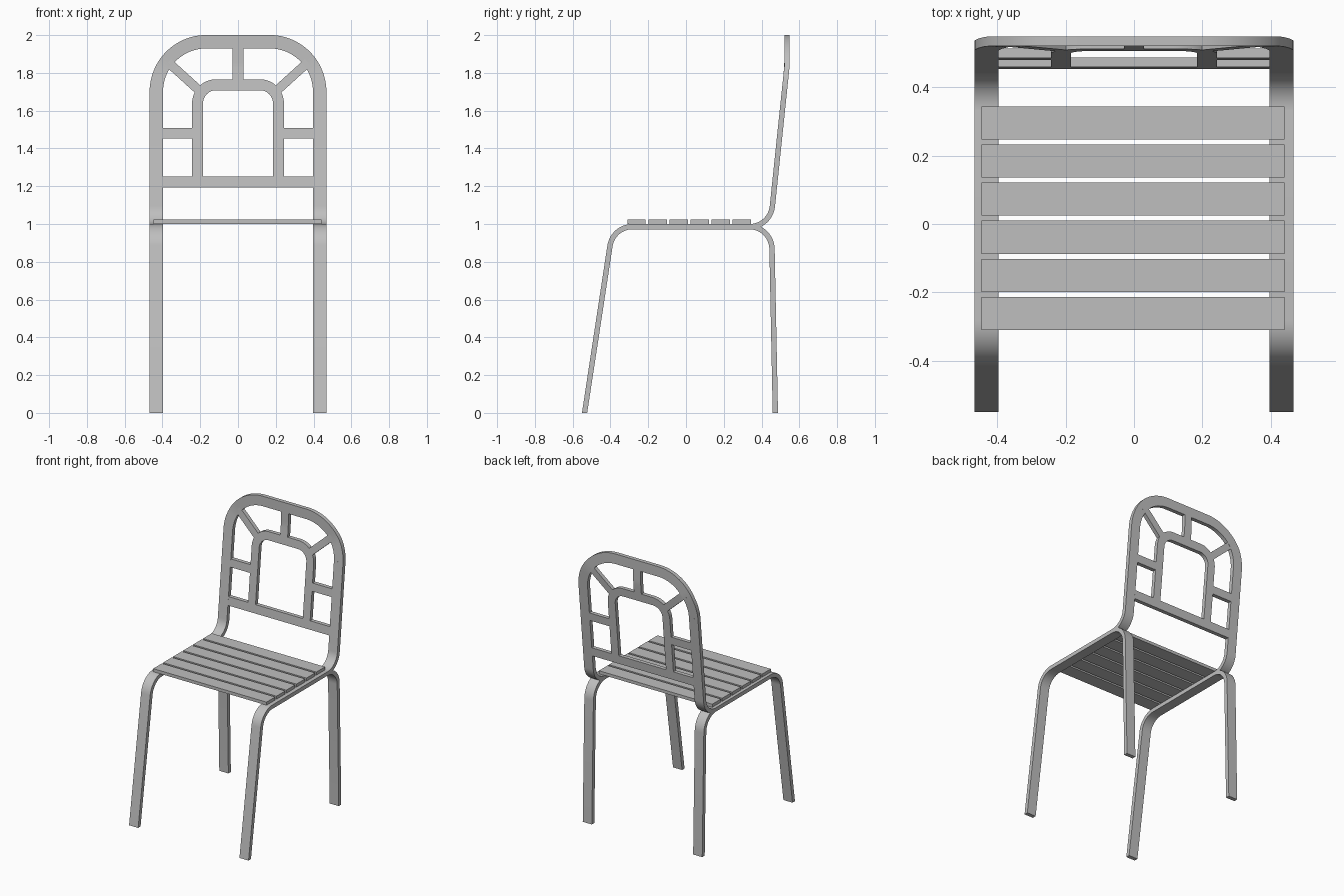
import bpy, bmesh, math
from mathutils import Vector

cube = bpy.data.objects.get("Cube")
if cube:
    bpy.data.objects.remove(cube)

grey = bpy.data.materials.new("painted_grey")
grey.use_nodes = True
colour = (0.52, 0.52, 0.52, 1)
grey.diffuse_color = colour
bsdf = grey.node_tree.nodes["Principled BSDF"]
bsdf.inputs["Base Color"].default_value = colour
bsdf.inputs["Roughness"].default_value = 0.6

THICK = 0.028
INNER, OUTER = 0.397, 0.468
MID, STRAP = (INNER + OUTER) / 2, OUTER - INNER


def fillet(corners, radius, steps=14):
    """Round every inner corner of a 2D path."""
    pts = [Vector(p) for p in corners]
    path = [pts[0]]
    for a, b, c in zip(pts, pts[1:], pts[2:]):
        u, v = (a - b).normalized(), (c - b).normalized()
        half = u.angle(v) / 2
        centre = b + (u + v).normalized() * radius / math.sin(half)
        start = b + u * radius / math.tan(half) - centre
        end = b + v * radius / math.tan(half) - centre
        sweep = math.pi - 2 * half
        for i in range(steps + 1):
            t = i / steps
            path.append(centre + (start * math.sin((1 - t) * sweep)
                                  + end * math.sin(t * sweep)) / math.sin(sweep))
    return path + [pts[-1]]


def line(a, b, steps=8):
    return [Vector(a).lerp(Vector(b), i / steps) for i in range(steps + 1)]


def ribbon(name, path, width, depth, place):
    """Flat band along a 2D path, thickened by depth and placed in space."""
    bm = bmesh.new()
    rings = []
    for i, p in enumerate(path):
        before = (p - path[i - 1]).normalized() if i else None
        after = (path[i + 1] - p).normalized() if i + 1 < len(path) else None
        along = ((before or after) + (after or before)).normalized()
        grow = 1 / along.dot(after or before)
        side = Vector((-along.y, along.x)) * width / 2 * grow
        rings.append([bm.verts.new(place(*(p + side * s), d * depth / 2))
                      for s, d in ((-1, -1), (1, -1), (1, 1), (-1, 1))])
    for r, q in zip(rings, rings[1:]):
        for k in range(4):
            bm.faces.new((r[k], r[k - 3], q[k - 3], q[k]))
    bm.faces.new(rings[0])
    bm.faces.new(rings[-1])
    bmesh.ops.recalc_face_normals(bm, faces=bm.faces)
    mesh = bpy.data.meshes.new(name)
    bm.to_mesh(mesh)
    bm.free()
    mesh.materials.append(grey)
    obj = bpy.data.objects.new(name, mesh)
    bpy.context.collection.objects.link(obj)
    bpy.ops.object.select_all(action='DESELECT')
    obj.select_set(True)
    bpy.context.view_layer.objects.active = obj
    bpy.ops.object.shade_smooth_by_angle(angle=math.radians(30))
    return obj


def on_back(x, z, d):
    """Backrest plane: leaning, then upright near the top."""
    return (x, 0.535 - 0.104 * max(0, 1.84 - z) + d, z)


# Side straps: legs with seat rail, and backrest uprights
seat_z = 0.986
rail = [(-0.537, -0.004), (-0.387, seat_z), (0.453, seat_z), (0.473, -0.004)]
upright = [(0.32, seat_z), (0.446, seat_z), on_back(0, 1.70, 0)[1:]]
for sign, label in ((1, "left"), (-1, "right")):
    def on_side(y, z, d):
        return (sign * MID + d, y, max(z, 0))
    ribbon(label + "_legs_and_rail", fillet(rail, 0.12), THICK, STRAP, on_side)
    ribbon(label + "_back_upright", fillet(upright, 0.12), THICK, STRAP, on_side)

# Backrest arch
arch = [(-MID, 1.698), (-MID, 1.965), (MID, 1.965), (MID, 1.698)]
ribbon("back_arch", fillet(arch, 0.265, 24), STRAP, THICK, on_back)

# Inner window frame and lower crossbar
window = [(-0.214, 1.24), (-0.214, 1.737), (0.214, 1.737), (0.214, 1.24)]
ribbon("back_window_frame", fillet(window, 0.098), 0.058, THICK, on_back)
ribbon("back_crossbar", line((-0.4, 1.222), (0.4, 1.222)), 0.06, THICK, on_back)

# Spokes between the window frame and the arch
ribbon("top_spoke", line((0, 1.76), (0, 1.935)), 0.058, THICK, on_back)
for sign, label in ((1, "left"), (-1, "right")):
    ribbon(label + "_side_spoke", line((sign * 0.238, 1.481), (sign * 0.4, 1.481)),
           0.056, THICK, on_back)
    ribbon(label + "_diagonal_spoke", line((sign * 0.19, 1.693), (sign * 0.37, 1.856)),
           0.048, THICK, on_back)

# Seat slats
for i in range(6):
    y = 0.296 - i * 0.1116
    ribbon(f"seat_slat_{i + 1}", line((-0.447, y), (0.441, y), 1), 0.097, 0.022,
           lambda x, v, d: (x, v, 1.012 + d))
